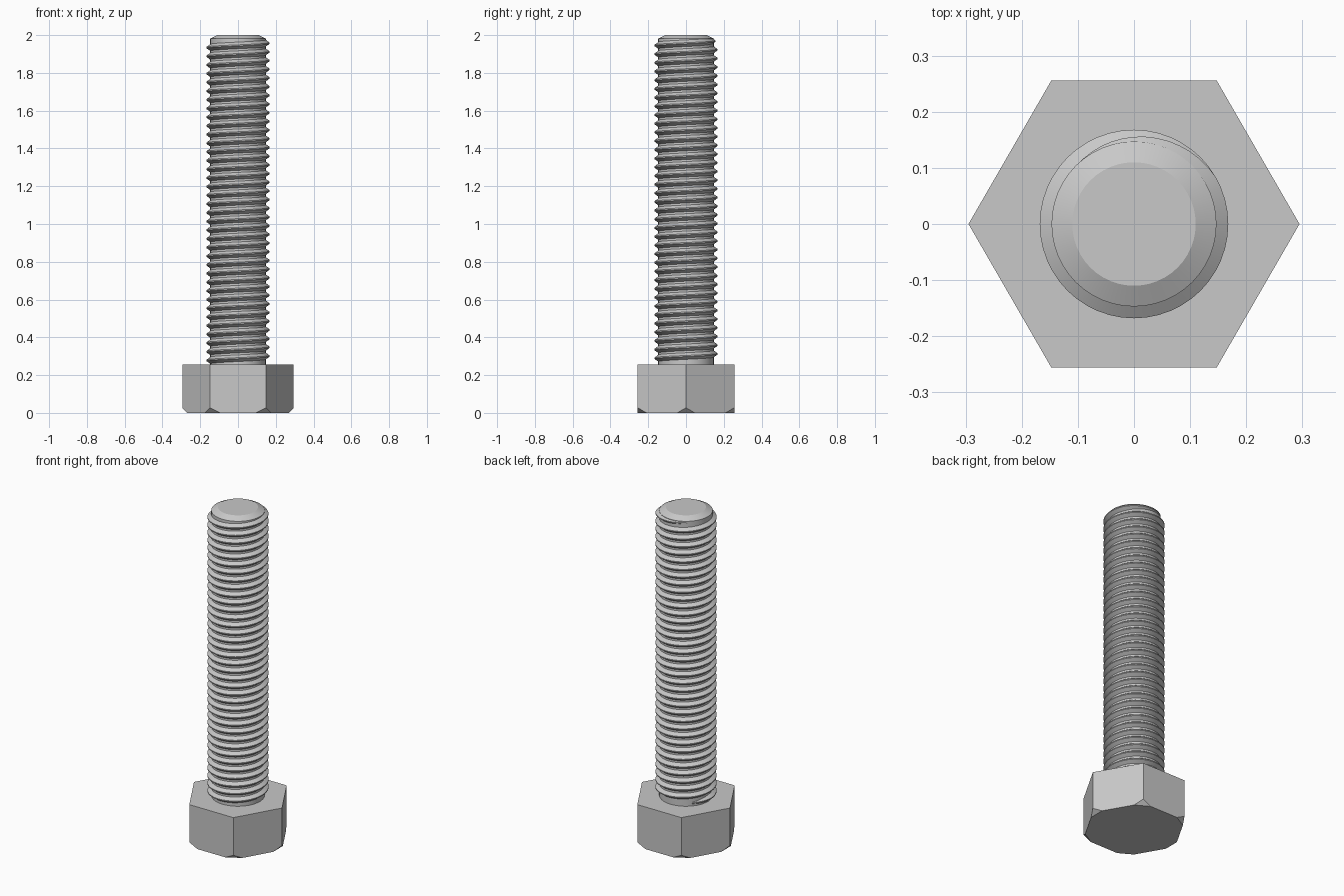
import bpy, bmesh
from math import sin, cos, pi, radians
from mathutils import Vector

cube = bpy.data.objects.get("Cube")
if cube:
    bpy.data.objects.remove(cube, do_unlink=True)

SEGMENTS = 48
ROOT, CREST = 0.147, 0.168
PITCH = 0.046
HEAD_TOP = 0.255

steel = bpy.data.materials.new("steel_grey")
steel.use_nodes = True
GREY = (0.58, 0.58, 0.58, 1)
steel.diffuse_color = GREY
steel.node_tree.nodes["Principled BSDF"].inputs["Base Color"].default_value = GREY


def make_object(name, bm, smooth):
    bmesh.ops.recalc_face_normals(bm, faces=bm.faces[:])
    mesh = bpy.data.meshes.new(name)
    bm.to_mesh(mesh)
    bm.free()
    mesh.materials.append(steel)
    ob = bpy.data.objects.new(name, mesh)
    bpy.context.collection.objects.link(ob)
    if smooth:
        bpy.ops.object.select_all(action='DESELECT')
        ob.select_set(True)
        bpy.context.view_layer.objects.active = ob
        bpy.ops.object.shade_smooth_by_angle(angle=radians(20))
    return ob


def polar(radius, angle, z):
    return Vector((radius * cos(angle), radius * sin(angle), z))


def bridge(bm, rings, closed):
    for a, b in zip(rings, rings[1:]):
        count = len(a) if closed else len(a) - 1
        for i in range(count):
            j = (i + 1) % len(a)
            bm.faces.new((a[i], a[j], b[j], b[i]))


# Hexagonal head with its lower corners cut off
bm = bmesh.new()
rings = [[bm.verts.new(polar(0.295, i * pi / 3, z)) for i in range(6)]
         for z in (0, HEAD_TOP)]
bridge(bm, rings, True)
bm.faces.new(rings[0])
bm.faces.new(rings[1])
for i in range(6):
    cut = bmesh.ops.bisect_plane(
        bm, geom=bm.verts[:] + bm.edges[:] + bm.faces[:],
        plane_co=polar(0.268, i * pi / 3, 0),
        plane_no=polar(1, i * pi / 3, -1), clear_outer=True)
    edges = [e for e in cut["geom_cut"] if isinstance(e, bmesh.types.BMEdge)]
    bmesh.ops.edgeloop_fill(bm, edges=edges)
make_object("hex_head", bm, False)

# Shank core with a chamfered tip
bm = bmesh.new()
rings = [[bm.verts.new(polar(r, 2 * pi * i / SEGMENTS, z)) for i in range(SEGMENTS)]
         for r, z in ((ROOT, HEAD_TOP - 0.01), (ROOT, 1.981), (0.11, 2))]
bridge(bm, rings, True)
bm.faces.new(rings[0])
bm.faces.new(rings[-1])
make_object("shank", bm, True)

# Right-hand helical thread ridge that fades out at both ends
bm = bmesh.new()
TOP_Z = 1.957
first = -round((TOP_Z - 0.272) / PITCH * SEGMENTS)
last = round(SEGMENTS * 0.375)
fade_in, fade_out = SEGMENTS // 8, round(SEGMENTS * 0.3)
sections = []
for i in range(first, last + 1):
    angle = 2 * pi * i / SEGMENTS
    z = TOP_Z + PITCH * i / SEGMENTS
    k = min(1, (i - first) / fade_in, (last - i) / fade_out)
    tip = ROOT - 0.001 + (CREST - ROOT + 0.001) * k
    half = 0.006 + 0.013 * k
    profile = ((ROOT - 0.002, -half), (tip, -0.003), (tip, 0.003), (ROOT - 0.002, half))
    sections.append([bm.verts.new(polar(r, angle, z + dz)) for r, dz in profile])
bridge(bm, sections, False)
make_object("thread", bm, True)
